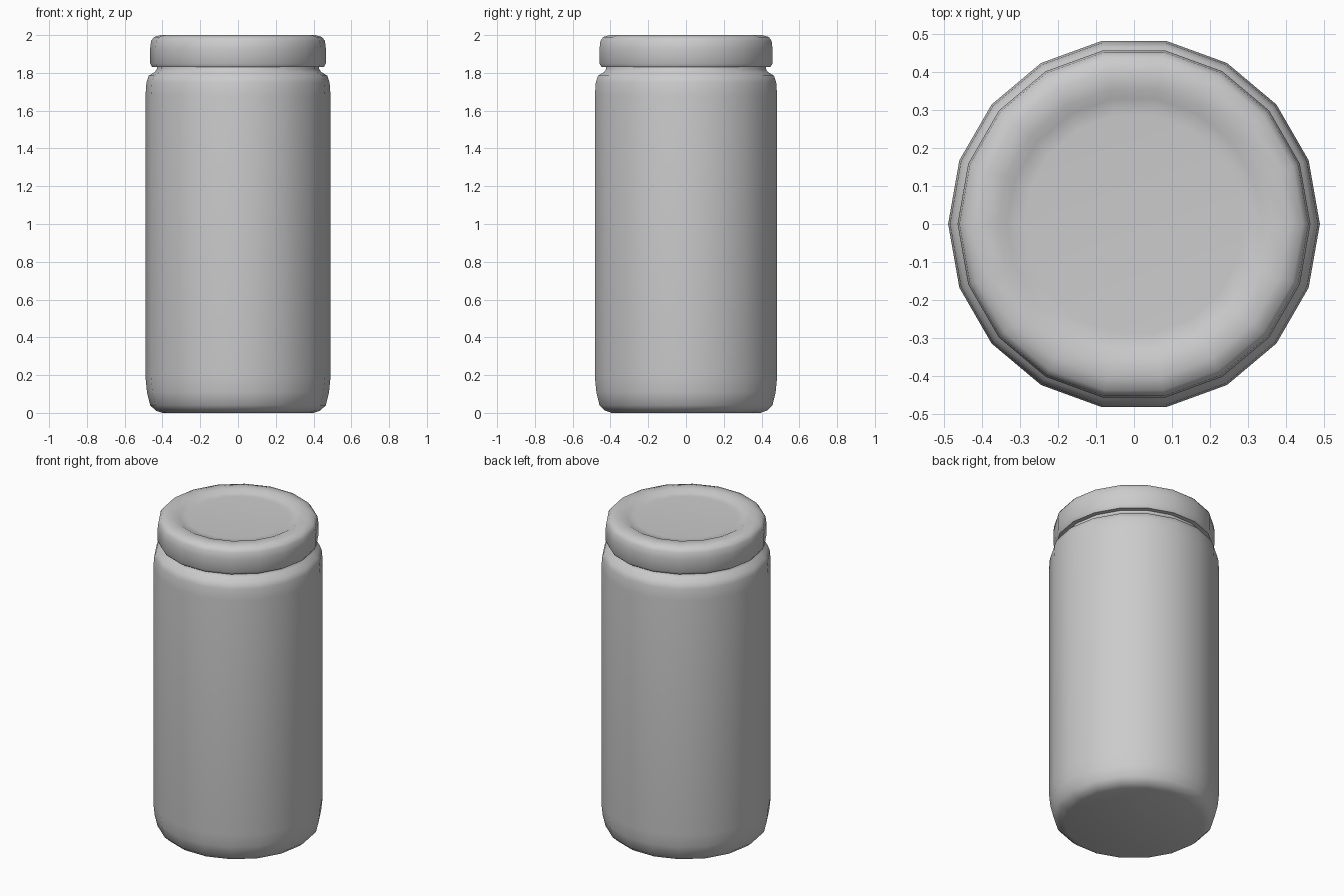
import bpy
import bmesh
from math import cos, sin, pi, radians

SIDES = 18

cube = bpy.data.objects.get("Cube")
if cube:
    bpy.data.objects.remove(cube, do_unlink=True)

grey = bpy.data.materials.new("light_grey")
grey.use_nodes = True
colour = (0.6, 0.6, 0.6, 1)
grey.diffuse_color = colour
grey.node_tree.nodes["Principled BSDF"].inputs["Base Color"].default_value = colour


def lathe(name, profile):
    """Revolve (radius, height) points and cap both ends."""
    bm = bmesh.new()
    rings = [[bm.verts.new((r * cos(2 * pi * i / SIDES), r * sin(2 * pi * i / SIDES), z))
              for i in range(SIDES)] for r, z in profile]
    for low, high in zip(rings, rings[1:]):
        for i in range(SIDES):
            j = (i + 1) % SIDES
            bm.faces.new((low[i], low[j], high[j], high[i]))
    bm.faces.new(rings[0][::-1])
    bm.faces.new(rings[-1])
    mesh = bpy.data.meshes.new(name)
    bm.to_mesh(mesh)
    bm.free()
    mesh.materials.append(grey)
    obj = bpy.data.objects.new(name, mesh)
    bpy.context.collection.objects.link(obj)
    bpy.ops.object.select_all(action="DESELECT")
    obj.select_set(True)
    bpy.context.view_layer.objects.active = obj
    bpy.ops.object.shade_smooth_by_angle(angle=radians(50))
    return obj


# Jar body with rounded base, shoulder and narrow neck
lathe("jar_body", [(0.40, 0), (0.435, 0.012), (0.465, 0.04), (0.482, 0.11), (0.49, 0.19),
                   (0.49, 1.68), (0.485, 1.75), (0.473, 1.785), (0.44, 1.805),
                   (0.43, 1.82), (0.43, 1.85)])

# Lid with rounded rim and shallow sunken centre
lathe("lid", [(0.43, 1.83), (0.455, 1.832), (0.465, 1.85), (0.465, 1.93), (0.46, 1.97),
              (0.445, 1.99), (0.41, 2.0), (0.36, 2.0), (0.335, 1.985), (0.29, 1.982)])
